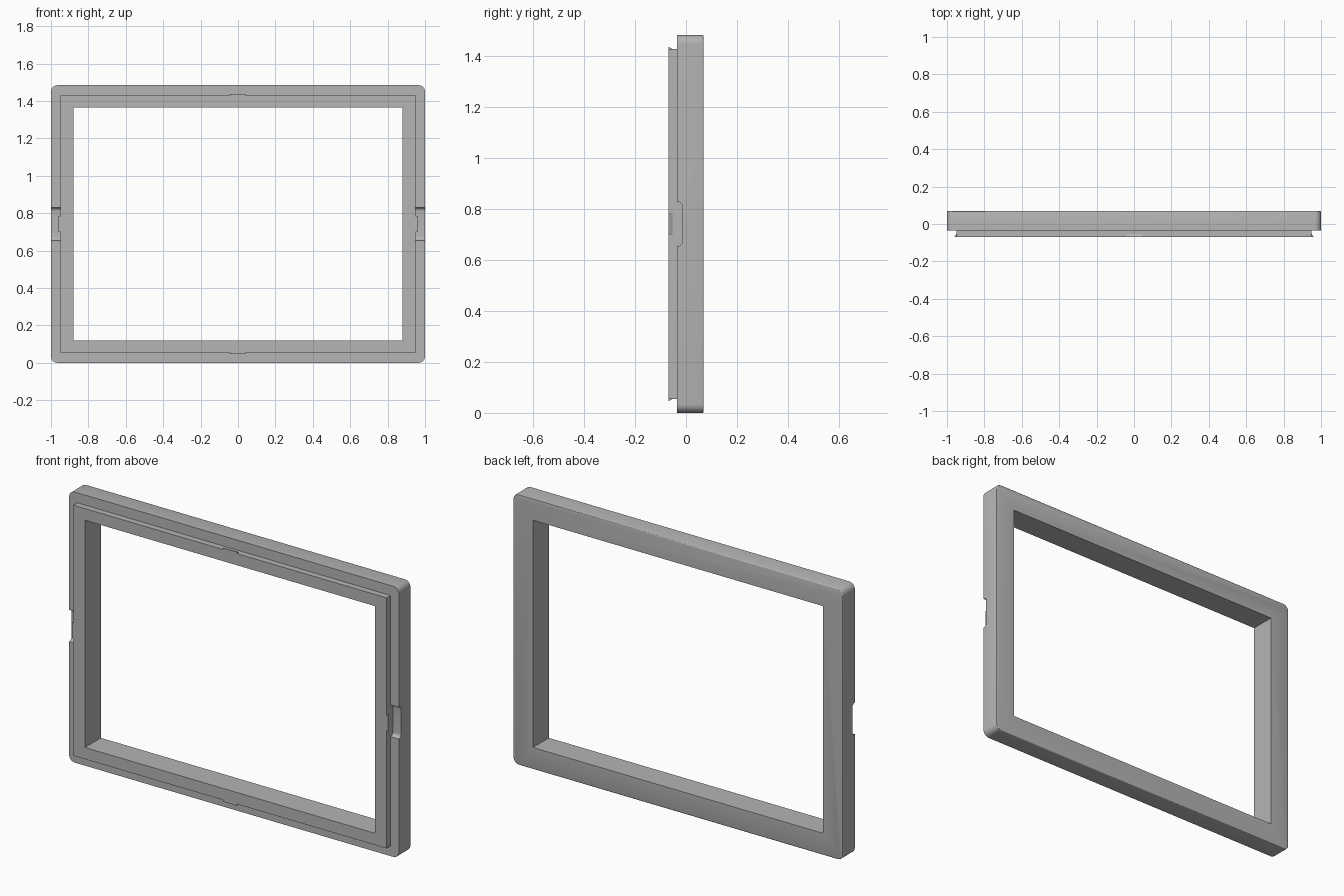
import bpy, bmesh
from math import pi
from mathutils import Matrix, Vector

if "Cube" in bpy.data.objects:
    bpy.data.objects.remove(bpy.data.objects["Cube"])

H = 1.484                      # overall height
MID = H / 2
FRONT, STEP, BACK = -0.069, -0.035, 0.069

grey = bpy.data.materials.new("plain grey")
grey.use_nodes = True
COLOUR = (0.46, 0.46, 0.46, 1)
grey.diffuse_color = COLOUR
grey.node_tree.nodes["Principled BSDF"].inputs["Base Color"].default_value = COLOUR


def finish(name, bm):
    bmesh.ops.recalc_face_normals(bm, faces=bm.faces)
    mesh = bpy.data.meshes.new(name)
    bm.to_mesh(mesh)
    bm.free()
    mesh.materials.append(grey)
    ob = bpy.data.objects.new(name, mesh)
    bpy.context.collection.objects.link(ob)
    return ob


def box_bm(half_x, y0, y1, half_z):
    bm = bmesh.new()
    bmesh.ops.create_cube(bm, size=1, matrix=Matrix.Translation((0, (y0 + y1) / 2, MID))
                          @ Matrix.Diagonal((2 * half_x, y1 - y0, 2 * half_z, 1)))
    return bm


def round_edges(bm, test, radius, segments):
    edges = [e for e in bm.edges if test(*[v.co for v in e.verts])]
    bmesh.ops.bevel(bm, geom=edges, offset=radius, segments=segments,
                    profile=0.5, affect='EDGES')


def combine(target, tool, operation):
    mod = target.modifiers.new("join", 'BOOLEAN')
    mod.object, mod.operation, mod.solver = tool, operation, 'EXACT'
    bpy.context.view_layer.objects.active = target
    bpy.ops.object.modifier_apply(modifier=mod.name)
    bpy.data.objects.remove(tool)


def snap_tab(name, half_len, edge, turn):
    """Wedge along one edge of the lip, pointing outwards, turned about the y axis."""
    profile = [(-0.01, FRONT), (0.009, FRONT), (0.007, FRONT + 0.004),
               (0, FRONT + 0.016), (-0.01, FRONT + 0.016)]
    bm = bmesh.new()
    face = bm.faces.new([bm.verts.new((-half_len, y, edge + out)) for out, y in profile])
    moved = bmesh.ops.extrude_face_region(bm, geom=[face])["geom"]
    bmesh.ops.translate(bm, verts=[v for v in moved if isinstance(v, bmesh.types.BMVert)],
                        vec=(2 * half_len, 0, 0))
    bm.transform(Matrix.Translation((0, 0, MID)) @ Matrix.Rotation(turn, 4, 'Y'))
    return finish(name, bm)


# Main body: rounded corners, softened back rim
bm = box_bm(1, STEP, BACK, MID)
round_edges(bm, lambda a, b: abs(a.y - b.y) > 0.01, 0.034, 8)
round_edges(bm, lambda a, b: a.y > BACK - 0.001 and b.y > BACK - 0.001, 0.005, 3)
frame = finish("frame", bm)

# Finger notches in both side walls
for side in (-1, 1):
    bm = box_bm(0.05, STEP - 0.03, -0.015, 0.087)
    round_edges(bm, lambda a, b: abs(a.x - b.x) > 0.01 and a.y > STEP, 0.018, 6)
    bm.transform(Matrix.Translation((side * 0.99, 0, 0)))
    combine(frame, finish("notch_cutter", bm), 'DIFFERENCE')

# Raised front lip with a snap tab on each edge
LIP_X, LIP_Z = 0.95, 0.687
combine(frame, finish("lip", box_bm(LIP_X, FRONT, 0.02, LIP_Z)), 'UNION')
for i in range(4):
    upright = i % 2 == 1
    tab = snap_tab("snap_tab", 0.043, LIP_X if upright else LIP_Z, i * pi / 2)
    combine(frame, tab, 'UNION')

# Window opening
combine(frame, finish("opening_cutter", box_bm(0.88, -0.2, 0.2, 0.623)), 'DIFFERENCE')

# Smooth rounded edges, keep the rest crisp
bpy.ops.object.select_all(action='DESELECT')
frame.select_set(True)
bpy.context.view_layer.objects.active = frame
bpy.ops.object.shade_smooth_by_angle(angle=pi / 6)
